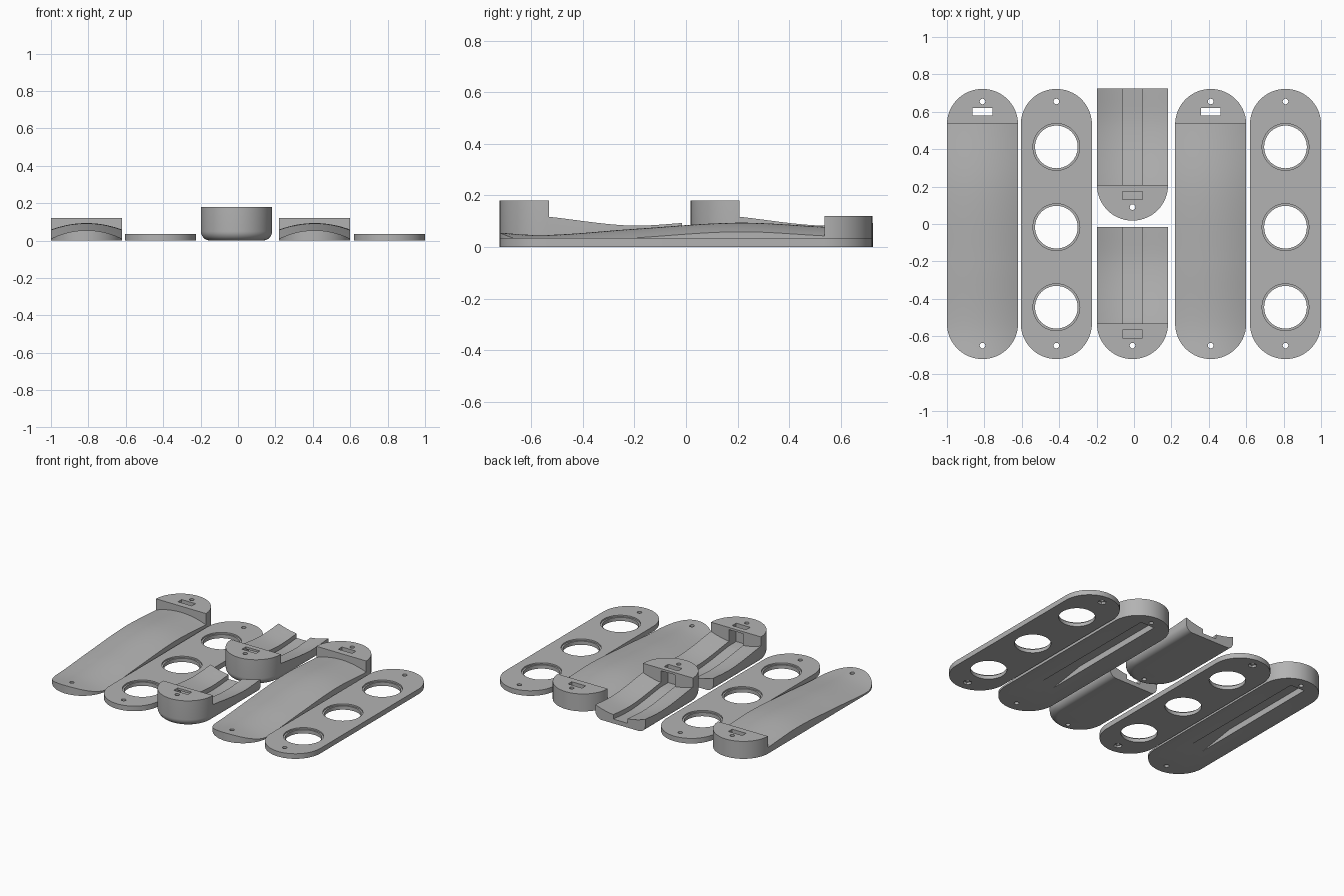
import bpy, bmesh
from math import sin, cos, pi

if "Cube" in bpy.data.objects:
    bpy.data.objects.remove(bpy.data.objects["Cube"])

grey = bpy.data.materials.new("plain_grey")
grey.use_nodes = True
grey.diffuse_color = (0.45, 0.45, 0.45, 1)
grey.node_tree.nodes["Principled BSDF"].inputs["Base Color"].default_value = grey.diffuse_color

R = 0.19        # half width of every part
END = 0.532     # centre of the rounded ends
SAG = 0.035     # rise of the arched surfaces
SLOT = 0.053    # half width of the strap slots


def loft(name, rings):
    """Closed solid through rings of equal point count."""
    bm = bmesh.new()
    rows = [[bm.verts.new(p) for p in ring] for ring in rings]
    n = len(rows[0])
    for a, b in zip(rows, rows[1:]):
        for i in range(n):
            j = (i + 1) % n
            bm.faces.new((a[i], a[j], b[j], b[i]))
    bm.faces.new(rows[0])
    bm.faces.new(rows[-1])
    bmesh.ops.recalc_face_normals(bm, faces=bm.faces)
    mesh = bpy.data.meshes.new(name)
    bm.to_mesh(mesh)
    bm.free()
    mesh.materials.append(grey)
    obj = bpy.data.objects.new(name, mesh)
    bpy.context.collection.objects.link(obj)
    return obj


def arc(cy, r, start, steps=40):
    angles = [start + pi * i / steps for i in range(steps + 1)]
    return [(r * cos(a), cy + r * sin(a)) for a in angles]


def stack(name, outline, levels):
    """Solid from an outline function at several (radius, height) levels."""
    return loft(name, [[(x, y, z) for x, y in outline(r)] for r, z in levels])


def stadium(r):
    return arc(END, r, 0) + arc(-END, r, pi)


def half_stadium(r):
    return arc(-END, r, pi) + [(r, -0.015), (-r, -0.015)]


def cylinder(y, r, z0, z1, sides=48):
    def circle(rad):
        return [(rad * cos(2 * pi * i / sides), y + rad * sin(2 * pi * i / sides))
                for i in range(sides)]
    return stack("cutter", circle, [(r, z0), (r, z1)])


def prism(profile):
    """Side profile (y, z) extruded across the slot width."""
    return loft("cutter", [[(x, y, z) for y, z in profile] for x in (-SLOT, SLOT)])


def curve(keys, y):
    """Smooth curve through (y, z) keys."""
    def slope(i):
        a, b = keys[max(i - 1, 0)], keys[min(i + 1, len(keys) - 1)]
        return (b[1] - a[1]) / (b[0] - a[0])
    i = max(k for k in range(len(keys) - 1) if k == 0 or keys[k][0] <= y)
    (y0, z0), (y1, z1) = keys[i], keys[i + 1]
    d = y1 - y0
    t = (y - y0) / d
    return (z0 * (1 + 2 * t) * (1 - t) ** 2 + slope(i) * d * t * (1 - t) ** 2
            + z1 * t * t * (3 - 2 * t) - slope(i + 1) * d * t * t * (1 - t))


def sweep_cutter(keys, half, sag, top=0.25, rows=30, cols=24):
    """Removes everything above a curved surface; sag bends it across x."""
    y0, y1 = keys[0][0], keys[-1][0]
    rings = []
    for k in range(rows + 1):
        y = y0 + (y1 - y0) * k / rows
        xs = [half * (2 * i / cols - 1) for i in range(cols + 1)]
        ring = [(x, y, curve(keys, y) - sag * (x / R) ** 2) for x in xs]
        rings.append(ring + [(half, y, top), (-half, y, top)])
    return loft("cutter", rings)


def cut(obj, cutters):
    for c in cutters:
        m = obj.modifiers.new("cut", "BOOLEAN")
        m.operation, m.solver, m.object = "DIFFERENCE", "EXACT", c
    bpy.context.view_layer.update()
    graph = bpy.context.evaluated_depsgraph_get()
    mesh = bpy.data.meshes.new_from_object(obj.evaluated_get(graph))
    obj.modifiers.clear()
    obj.data = mesh
    for c in cutters:
        bpy.data.objects.remove(c)
    bpy.ops.object.select_all(action="DESELECT")
    obj.select_set(True)
    bpy.context.view_layer.objects.active = obj
    bpy.ops.object.shade_smooth_by_angle(angle=pi / 6)


def place(obj, name, x, y=0.0):
    """Names the part and adds a linked twin-ready position."""
    obj.name = name
    obj.location = (x, y, 0)


def twin(obj, name, x, y=0.0):
    other = obj.copy()
    bpy.context.collection.objects.link(other)
    place(other, name, x, y)


def screw_holes(ends):
    return [cylinder(y, 0.015, -0.1, 0.3, 24) for y in ends]


# Flat plates with three stepped holes and nut pockets underneath
plate = stack("plate", stadium, [(R, 0), (R, 0.035)])
tools = screw_holes((-0.65, 0.655))
for y in (-0.445, -0.017, 0.412):
    tools += [cylinder(y, 0.114, -0.1, 0.1, 64), cylinder(y, 0.125, 0.025, 0.1, 64)]
tools += [cylinder(y, 0.027, -0.1, 0.015, 6) for y in (-0.65, 0.655)]
cut(plate, tools)
place(plate, "right_plate", -0.415)
twin(plate, "left_plate", 0.81)

# Arched grips with a raised rounded head and a strap slot below
grip = stack("grip", stadium, [(R, 0), (R, 0.12)])
back = [(-0.76, 0.058), (-0.55, 0.046), (-0.2, 0.07),
        (0.2, 0.094), (0.537, 0.078)]
strap = prism([(-0.36, -0.05), (-0.36, 0), (-0.1, 0.042), (0.58, 0.042),
               (0.58, 0.2), (0.62, 0.2), (0.62, -0.05)])
cut(grip, [sweep_cutter(back, 0.22, SAG), strap] + screw_holes((-0.65, 0.655)))
place(grip, "right_grip", -0.81)
twin(grip, "left_grip", 0.41)

# Cradles: rounded underside, hollow top, channel running under the head
F = 0.05
fillet = [(R - F + F * sin(a), F - F * cos(a)) for a in
          [pi / 2 * i / 8 for i in range(9)]]
cradle = stack("cradle", half_stadium, fillet + [(R, 0.18)])
floor = [(-0.532, 0.082), (-0.22, 0.048), (0.02, 0.06)]
hollow = sweep_cutter(floor, 0.22, -SAG)
channel = sweep_cutter([(y, z - 0.028) for y, z in floor], SLOT, 0)
tunnel = prism([(-0.61, 0.054), (-0.5, 0.054), (-0.5, 0.165), (-0.61, 0.165)])
pocket = prism([(-0.61, 0.06), (-0.567, 0.06), (-0.567, 0.25), (-0.61, 0.25)])
cut(cradle, [hollow, channel, tunnel, pocket] + screw_holes((-0.65,)))
place(cradle, "front_cradle", -0.008)
twin(cradle, "back_cradle", -0.008, 0.74)
